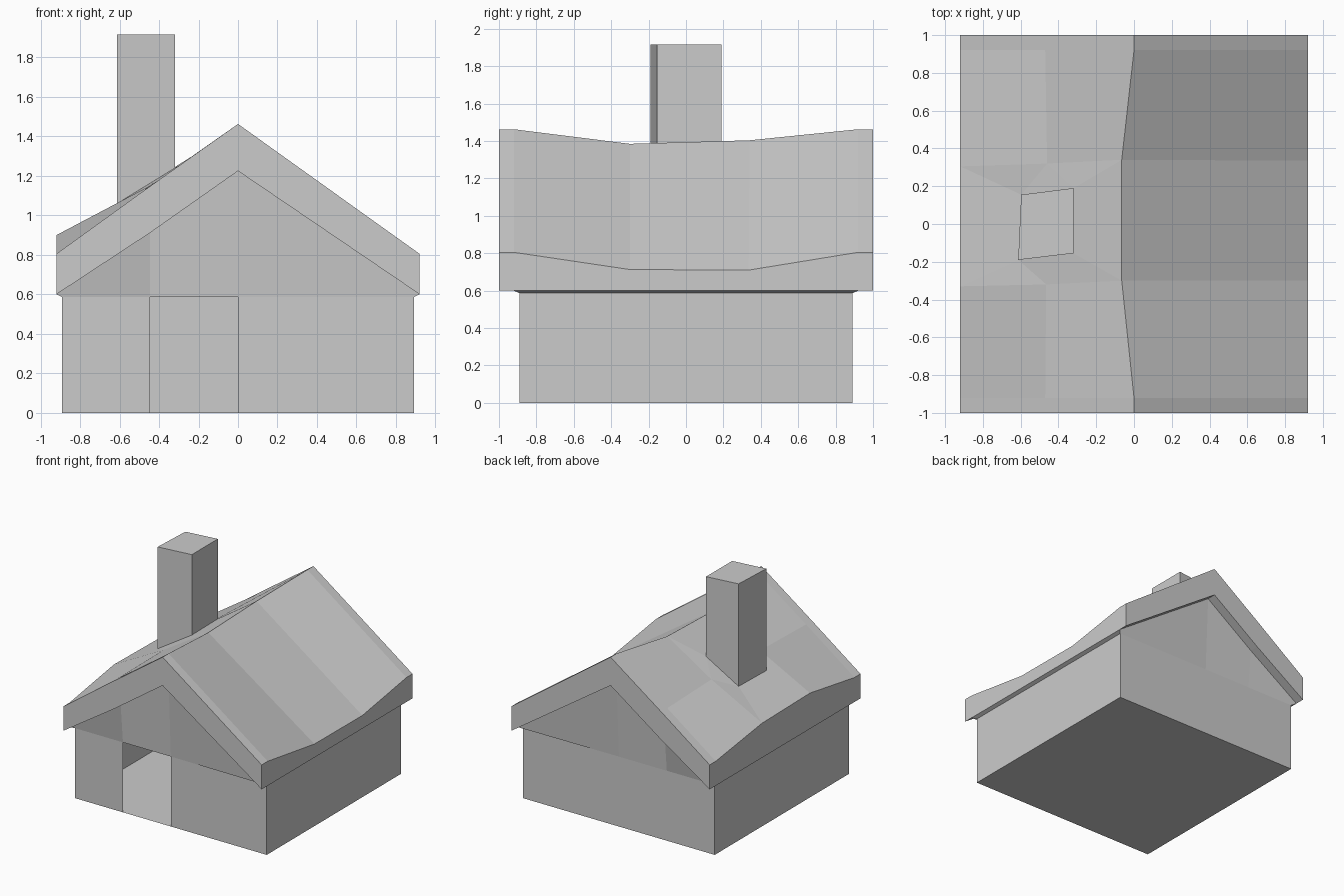
import bpy, bmesh

if "Cube" in bpy.data.objects:
    bpy.data.objects.remove(bpy.data.objects["Cube"])


def make(name, faces):
    """Build one flat-shaded mesh from faces given as point lists, welding shared points."""
    bm = bmesh.new()
    for f in faces:
        bm.faces.new([bm.verts.new(p) for p in f])
    bmesh.ops.remove_doubles(bm, verts=bm.verts, dist=0.0005)
    bmesh.ops.recalc_face_normals(bm, faces=bm.faces)
    me = bpy.data.meshes.new(name)
    bm.to_mesh(me)
    bm.free()
    ob = bpy.data.objects.new(name, me)
    bpy.context.collection.objects.link(ob)
    return ob


def strip(a, b):
    """Quads between two point rows of equal length."""
    return [(a[i], a[i + 1], b[i + 1], b[i]) for i in range(len(a) - 1)]


def at_y(profile, y):
    return [(x, y, z) for x, z in profile]


# Cross-sections in x, z
ground = [(-.89, 0), (-.445, 0), (0, 0), (.89, 0)]
wall_top = [(x, .587) for x, z in ground]
under = [(-.92, .6), (-.445, .912), (0, 1.225), (.92, .6)]
gable_top = [(-.92, .805), (-.47, 1.13), (0, 1.463), (.92, .805)]

# Hollow walls on a floor; the front has an open doorway
walls = []
for y in (-.89, .89):
    panels = strip(at_y(ground, y), at_y(wall_top, y))
    if y < 0:
        panels.pop(1)
    walls += panels
for x in (-.89, .89):
    walls += strip([(x, -.89, 0), (x, .89, 0)], [(x, -.89, .587), (x, .89, .587)])
walls += strip(at_y(ground, -.89), at_y(ground, .89))
make("walls", walls)

# Gables leaning slightly outward, with the small flare under the eaves
gables = []
for s in (-1, 1):
    gables += strip(at_y(wall_top, .89 * s), at_y(under, .92 * s))
    gables += strip([(.89 * s, -.89, .587), (.89 * s, .89, .587)],
                    [(.92 * s, -.92, .6), (.92 * s, .92, .6)])
make("gables", gables)

# Warped roof: sagging ridge and right eave, raised left eave
mid_front = [(-.92, -.33, .9), (-.465, -.32, 1.14), (-.065, -.30, 1.385), (.92, -.30, .713)]
mid_back = [(-.92, .305, .89), (-.46, .32, 1.14), (-.065, .34, 1.404), (.92, .335, .71)]
rows = [at_y(gable_top, -1), at_y(gable_top, -.92), mid_front, mid_back,
        at_y(gable_top, .92), at_y(gable_top, 1)]

# Chimney foot: outer front, outer back, inner back, inner front
foot = [(-.613, -.19, 1.06), (-.597, .155, 1.055), (-.32, .19, 1.245), (-.32, -.155, 1.24)]

roof = []
for i in range(5):
    quads = strip(rows[i], rows[i + 1])
    roof += quads if i != 2 else quads[2:]
# Roof cell around the chimney
of, ob_, ib, if_ = foot
(ef, mf, rf, _), (eb, mb, rb, _) = mid_front, mid_back
roof += [(ef, eb, ob_, of), (rf, rb, ib, if_),
         (eb, mb, ob_), (mb, ib, ob_), (mb, rb, ib),
         (ef, mf, of), (mf, if_, of), (mf, rf, if_)]
for s in (-1, 1):
    # Barge boards and the soffit behind them
    roof += strip(at_y(under, s), at_y(gable_top, s))
    roof += strip(at_y(under, s), at_y(under, .92 * s))
for k in (0, 3):
    # Fascia along each eave
    edge = [r[k] for r in rows]
    roof += strip(edge, [(x, y, .6) for x, y, z in edge])
make("roof", roof)

# Crooked chimney
top = [(x, y, 1.915) for x, y, z in foot]
make("chimney", strip(foot + foot[:1], top + top[:1]) + [top])
